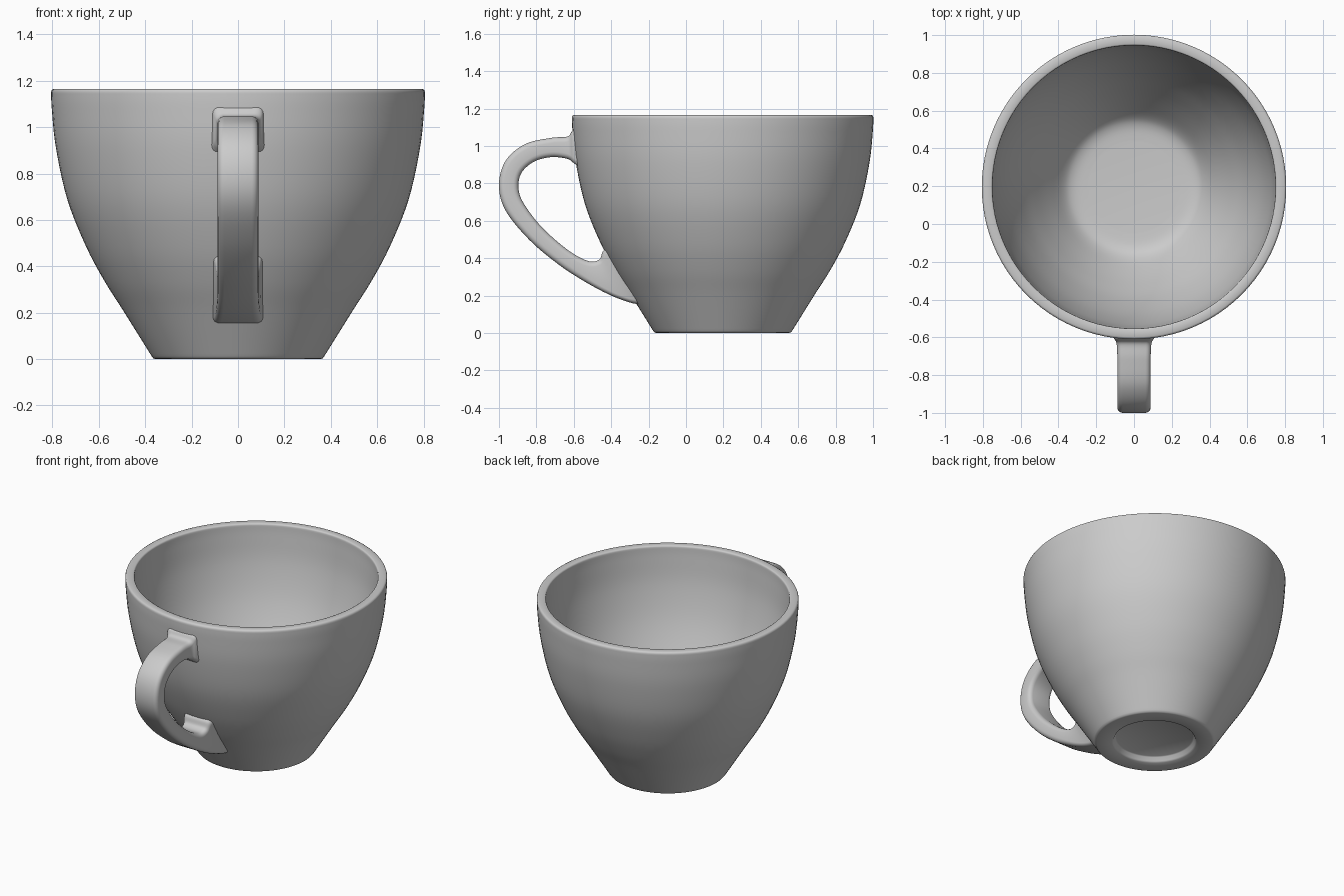
import bpy, bmesh, math

if "Cube" in bpy.data.objects:
    bpy.data.objects.remove(bpy.data.objects["Cube"])

CY = 0.196  # cup axis


def spline(pts, n):
    """Catmull-Rom through tuples of any size."""
    p = [pts[0]] + list(pts) + [pts[-1]]
    out = []
    for i in range(1, len(p) - 2):
        for s in range(n):
            t = s / n
            out.append(tuple(0.5 * (2 * b + (c - a) * t + (2 * a - 5 * b + 4 * c - d) * t * t
                                    + (3 * b - a - 3 * c + d) * t ** 3)
                             for a, b, c, d in zip(*p[i - 1:i + 3])))
    return out + [tuple(pts[-1])]


def finish(name, bm, angle):
    bmesh.ops.recalc_face_normals(bm, faces=bm.faces)
    me = bpy.data.meshes.new(name)
    bm.to_mesh(me)
    bm.free()
    ob = bpy.data.objects.new(name, me)
    bpy.context.collection.objects.link(ob)
    bpy.ops.object.select_all(action='DESELECT')
    ob.select_set(True)
    bpy.context.view_layer.objects.active = ob
    bpy.ops.object.shade_smooth_by_angle(angle=math.radians(angle))
    return ob


def bridge(bm, rings, closed=False):
    for a, b in zip(rings, rings[1:]):
        for i in range(len(a)):
            j = (i + 1) % len(a)
            bm.faces.new((a[i], a[j], b[j], b[i]))


# cup: recessed foot, outer wall, rounded lip, inner wall, floor
foot = [(0.235, 0.035), (0.243, 0.03), (0.252, 0.008), (0.262, 0.0), (0.355, 0.0), (0.365, 0.003)]
outer = spline([(0.372, 0.012), (0.43, 0.105), (0.50, 0.217), (0.575, 0.335), (0.655, 0.485),
                (0.735, 0.685), (0.785, 0.91), (0.803, 1.08), (0.806, 1.152)], 5)
lip = [(0.803, 1.161), (0.795, 1.165), (0.758, 1.165), (0.752, 1.162)]
inner = spline([(0.75, 1.155), (0.746, 1.08), (0.728, 0.91), (0.678, 0.70), (0.60, 0.50),
                (0.52, 0.35), (0.445, 0.23), (0.375, 0.135), (0.32, 0.10), (0.24, 0.09)], 5)
bm = bmesh.new()
N = 96
rings = [[bm.verts.new((r * math.cos(2 * math.pi * k / N), CY + r * math.sin(2 * math.pi * k / N), z))
          for k in range(N)] for r, z in foot + outer + lip + inner]
bridge(bm, rings)
bm.faces.new(rings[0])
bm.faces.new(rings[-1])
finish("cup_body", bm, 50)

# handle stations: outer edge (y, z), inner edge (y, z), half width
stations = [
    (-0.575, 1.10, -0.57, 0.885, 0.118),
    (-0.607, 1.082, -0.60, 0.908, 0.106),
    (-0.635, 1.050, -0.635, 0.931, 0.092),
    (-0.72, 1.043, -0.72, 0.940, 0.088),
    (-0.86, 1.010, -0.81, 0.917, 0.088),
    (-0.965, 0.92, -0.877, 0.86, 0.088),
    (-1.0, 0.79, -0.896, 0.785, 0.088),
    (-0.965, 0.655, -0.872, 0.70, 0.088),
    (-0.84, 0.50, -0.775, 0.57, 0.088),
    (-0.68, 0.365, -0.635, 0.446, 0.088),
    (-0.53, 0.268, -0.525, 0.385, 0.088),
    (-0.40, 0.20, -0.465, 0.392, 0.092),
    (-0.29, 0.160, -0.445, 0.435, 0.10),
    (-0.24, 0.155, -0.415, 0.455, 0.112),
]
R = 0.028  # corner rounding of the section
bm = bmesh.new()
rings = []
for y0, z0, y1, z1, w in spline(stations, 6):
    t = math.hypot(y1 - y0, z1 - z0)
    ring = []
    for sx, st, start in ((1, 1, 0), (-1, 1, 90), (-1, -1, 180), (1, -1, 270)):
        for k in range(5):
            a = math.radians(start + 22.5 * k)
            x = sx * (w - R) + R * math.cos(a)
            f = (t / 2 + st * (t / 2 - R) + R * math.sin(a)) / t
            ring.append(bm.verts.new((x, y0 + (y1 - y0) * f, z0 + (z1 - z0) * f)))
    rings.append(ring)
bridge(bm, rings)
bm.faces.new(rings[0])
bm.faces.new(rings[-1])
finish("handle", bm, 50)
